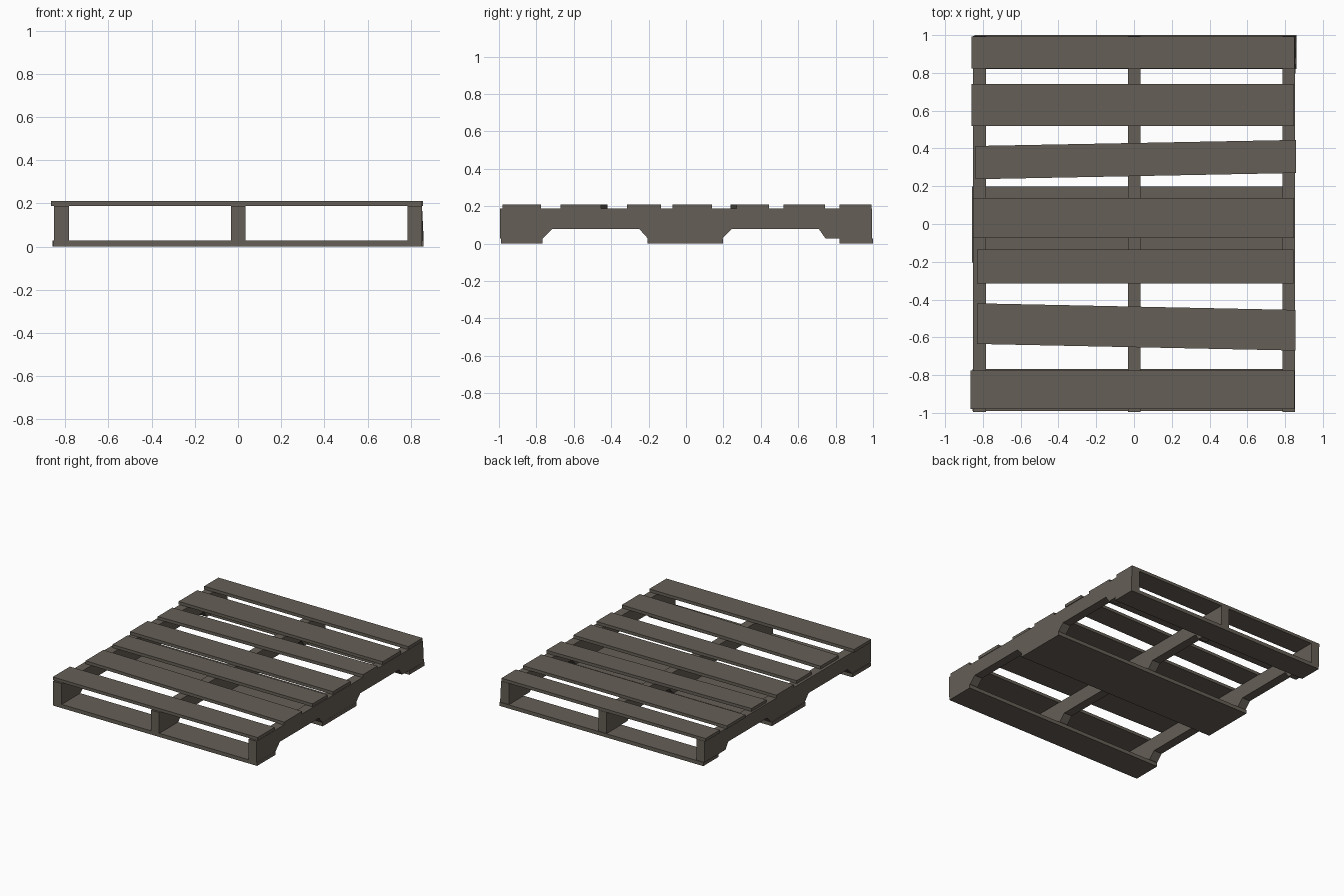
import bpy, bmesh

if "Cube" in bpy.data.objects:
    bpy.data.objects.remove(bpy.data.objects["Cube"])

wood = bpy.data.materials.new("weathered grey-brown wood")
wood.diffuse_color = (0.13, 0.113, 0.092, 1)
wood.use_nodes = True
wood.node_tree.nodes["Principled BSDF"].inputs["Base Color"].default_value = wood.diffuse_color


def prism(name, base, offset):
    """Extrude a closed outline by an offset vector."""
    bm = bmesh.new()
    face = bm.faces.new([bm.verts.new(p) for p in base])
    ext = bmesh.ops.extrude_face_region(bm, geom=[face])
    new = [v for v in ext["geom"] if isinstance(v, bmesh.types.BMVert)]
    bmesh.ops.translate(bm, verts=new, vec=offset)
    bmesh.ops.recalc_face_normals(bm, faces=bm.faces)
    me = bpy.data.meshes.new(name)
    bm.to_mesh(me)
    bm.free()
    me.materials.append(wood)
    ob = bpy.data.objects.new(name, me)
    bpy.context.collection.objects.link(ob)
    return ob


def board(name, x0, x1, left, right, z0, z1):
    """Plank whose two ends can sit at different y, so it may be skewed."""
    return prism(name, [(x0, left[0], z0), (x1, right[0], z0),
                        (x1, right[1], z0), (x0, left[1], z0)], (0, 0, z1 - z0))


# Stringers with two fork notches each
B, N, T = 0.028, 0.078, 0.187
profile = [(-0.995, B), (-0.765, B), (-0.715, N), (-0.25, N), (-0.205, B),
           (0.195, B), (0.245, N), (0.71, N), (0.745, B), (0.995, B),
           (0.995, T), (-0.995, T)]
for name, x0, x1 in (("left_stringer", -0.852, -0.783),
                     ("middle_stringer", -0.033, 0.035),
                     ("right_stringer", 0.785, 0.852)):
    ob = prism(name, [(x0, y, z) for y, z in profile], (x1 - x0, 0, 0))
    if name == "right_stringer":
        # Slightly splayed lower back corner
        for v in ob.data.vertices:
            if v.co.x > 0.84 and v.co.y > 0.9 and v.co.z < 0.1:
                v.co.x = 0.86

# Top deck boards: x range, y range at left end, y range at right end
deck = [(-0.865, 0.85, (-0.98, -0.775), (-0.98, -0.775)),
        (-0.832, 0.856, (-0.635, -0.42), (-0.67, -0.455)),
        (-0.832, 0.845, (-0.315, -0.135), (-0.315, -0.135)),
        (-0.853, 0.847, (-0.073, 0.138), (-0.073, 0.138)),
        (-0.838, 0.857, (0.237, 0.413), (0.27, 0.445)),
        (-0.861, 0.847, (0.52, 0.742), (0.52, 0.742)),
        (-0.859, 0.85, (0.822, 0.993), (0.822, 0.993))]
for i, (x0, x1, l, r) in enumerate(deck):
    board(f"deck_board_{i + 1}", x0, x1, l, r, T, 0.21)

# Bottom boards
for name, x0, x1, y0, y1 in (("front_bottom_board", -0.856, 0.853, -0.99, -0.768),
                             ("middle_bottom_board", -0.858, 0.853, -0.205, 0.198),
                             ("back_bottom_board", -0.845, 0.86, 0.82, 1.0)):
    board(name, x0, x1, (y0, y1), (y0, y1), 0.0, B)
